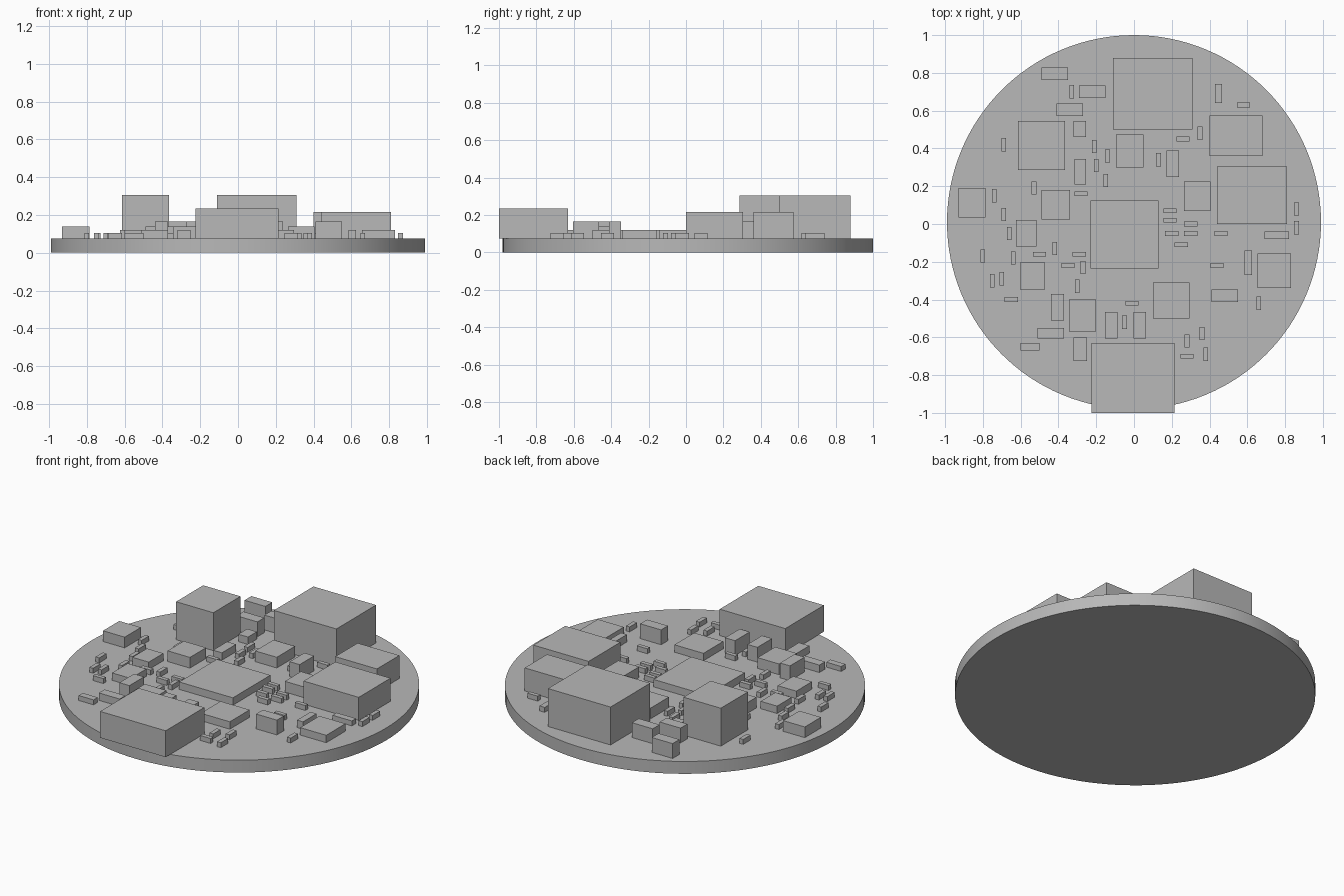
import bpy
import bmesh
from mathutils import Matrix, Vector

default_cube = bpy.data.objects.get("Cube")
if default_cube:
    bpy.data.objects.remove(default_cube, do_unlink=True)

BOARD_RADIUS = 0.99
BOARD_TOP = 0.075
CENTIMETRE = 0.01  # layout tables below are in hundredths of a unit


def make_material(name, value):
    material = bpy.data.materials.new(name)
    material.use_nodes = True
    colour = (value, value, value, 1.0)
    material.diffuse_color = colour
    material.node_tree.nodes["Principled BSDF"].inputs["Base Color"].default_value = colour
    return material


plain_grey = make_material("plain grey", 0.48)


def make_mesh(name, build):
    mesh = bpy.data.meshes.new(name)
    bm = bmesh.new()
    build(bm)
    bm.to_mesh(mesh)
    bm.free()
    mesh.materials.append(plain_grey)
    return mesh


def place(name, mesh, location):
    part = bpy.data.objects.new(name, mesh)
    part.location = location
    bpy.context.collection.objects.link(part)
    return part


def box_mesh(name, width, depth, height):
    """Box whose origin is at the middle of its underside."""
    def build(bm):
        shape = Matrix.Translation(Vector((0, 0, height / 2)))
        shape = shape @ Matrix.Diagonal((width, depth, height, 1))
        bmesh.ops.create_cube(bm, size=1, matrix=shape)
    return make_mesh(name, build)


def add_block(name, left, right, front, back, top):
    """Component standing on the board, given by its plan edges and top height."""
    left, right, front, back = (v * CENTIMETRE for v in (left, right, front, back))
    mesh = box_mesh(name, right - left, back - front, top - BOARD_TOP)
    place(name, mesh, ((left + right) / 2, (front + back) / 2, BOARD_TOP))


def scatter(name, width, depth, height, spots):
    """Repeat one small component at many plan positions."""
    mesh = box_mesh(name, width, depth, height)
    for number, (x, y) in enumerate(spots, start=1):
        place(f"{name}_{number}", mesh, (x * CENTIMETRE, y * CENTIMETRE, BOARD_TOP))


# Round circuit board
def build_board(bm):
    bmesh.ops.create_cone(
        bm, cap_ends=True, segments=128, radius1=BOARD_RADIUS, radius2=BOARD_RADIUS,
        depth=BOARD_TOP, matrix=Matrix.Translation(Vector((0, 0, BOARD_TOP / 2))))


board = place("round_board", make_mesh("round_board", build_board), (0, 0.01, 0))
bpy.context.view_layer.objects.active = board
board.select_set(True)
bpy.ops.object.shade_smooth_by_angle()

# Large components
add_block("rear_connector", -11, 31, 50, 88, 0.305)
add_block("tall_square_connector", -61.5, -36.5, 28.5, 54.5, 0.305)
add_block("rear_inductor", 40, 68, 36, 57.5, 0.215)
add_block("side_inductor", 44, 81, 0, 30.5, 0.215)
add_block("main_processor", -23, 13, -23.5, 12.5, 0.12)
add_block("front_edge_socket", -22.5, 21.5, -100, -63, 0.235)

# Medium chips
add_block("edge_chip", -93, -78.5, 3.5, 19, 0.14)
add_block("regulator_chip", 26.5, 40.5, 7, 22.5, 0.14)
add_block("rear_middle_chip", -9.5, 5, 30, 47.5, 0.14)
add_block("sensor_chip", -49, -34, 2.5, 18, 0.14)
add_block("front_chip", -34.5, -20, -57, -40, 0.14)
add_block("side_flat_chip", 65.5, 83, -34, -15.5, 0.12)
add_block("memory_chip", 10, 29.5, -50, -31, 0.12)
add_block("small_chip_upper", -62.5, -51.5, -12, 2, 0.12)
add_block("small_chip_lower", -60, -47.5, -35, -20, 0.12)

# Tall capacitors, lying across the board or along it
TALL_TOP, LOW_TOP = 0.165, 0.12
scatter("tall_capacitor_across", 0.14, 0.066, TALL_TOP - BOARD_TOP,
        [(-42, 79.5), (-22, 70), (-34, 60.5), (48, -38)])
scatter("tall_capacitor_along", 0.067, 0.14, TALL_TOP - BOARD_TOP,
        [(-40.5, -44), (-12, -53.5), (3, -53.5), (20.5, 32)])

# Low diodes
add_block("low_diode_front", -51, -37, -60.5, -55, LOW_TOP)
add_block("low_diode_front_edge", -32, -25, -72.5, -60, LOW_TOP)
add_block("low_diode_rear", -32, -25.5, 46, 54.5, LOW_TOP)
add_block("low_diode_middle", -31.5, -25.5, 21, 34.5, LOW_TOP)
add_block("low_diode_side", 58.5, 62.5, -27, -14, LOW_TOP)

# Larger resistors
RESISTOR_TOP = 0.105
add_block("large_resistor_rear", 43, 46.5, 64, 74, RESISTOR_TOP)
add_block("large_resistor_front", -60, -50, -67, -63, RESISTOR_TOP)
add_block("large_resistor_side", 69, 82, -8, -4, RESISTOR_TOP)

# Tiny resistors
RESISTOR_LENGTH, RESISTOR_WIDTH = 0.07, 0.025
scatter("resistor_along", RESISTOR_WIDTH, RESISTOR_LENGTH, RESISTOR_TOP - BOARD_TOP, [
    (-33, 70), (-69, 42), (-21, 41), (-14, 36), (-20, 31), (-15, 23), (13, 34),
    (35, 48), (-53, 19), (-74, 15), (-69, 5), (-66, -5), (-64, -18), (-80, -17),
    (-42, -13), (-27, -23), (-30, -33), (-75, -30), (-70, -29), (86, 8), (86, -2),
    (66, -42), (-5, -52), (36, -58), (28, -62), (38, -69)])
scatter("resistor_across", RESISTOR_LENGTH, RESISTOR_WIDTH, RESISTOR_TOP - BOARD_TOP, [
    (58, 63), (26, 45), (-28, 16), (-50, -16), (-29, -16), (-35, -22), (-65, -40),
    (19, 7), (19, 2), (20, -5), (30, 0), (30, -5), (25, -11), (46, -5), (44, -22),
    (-1, -42), (28, -70)])
